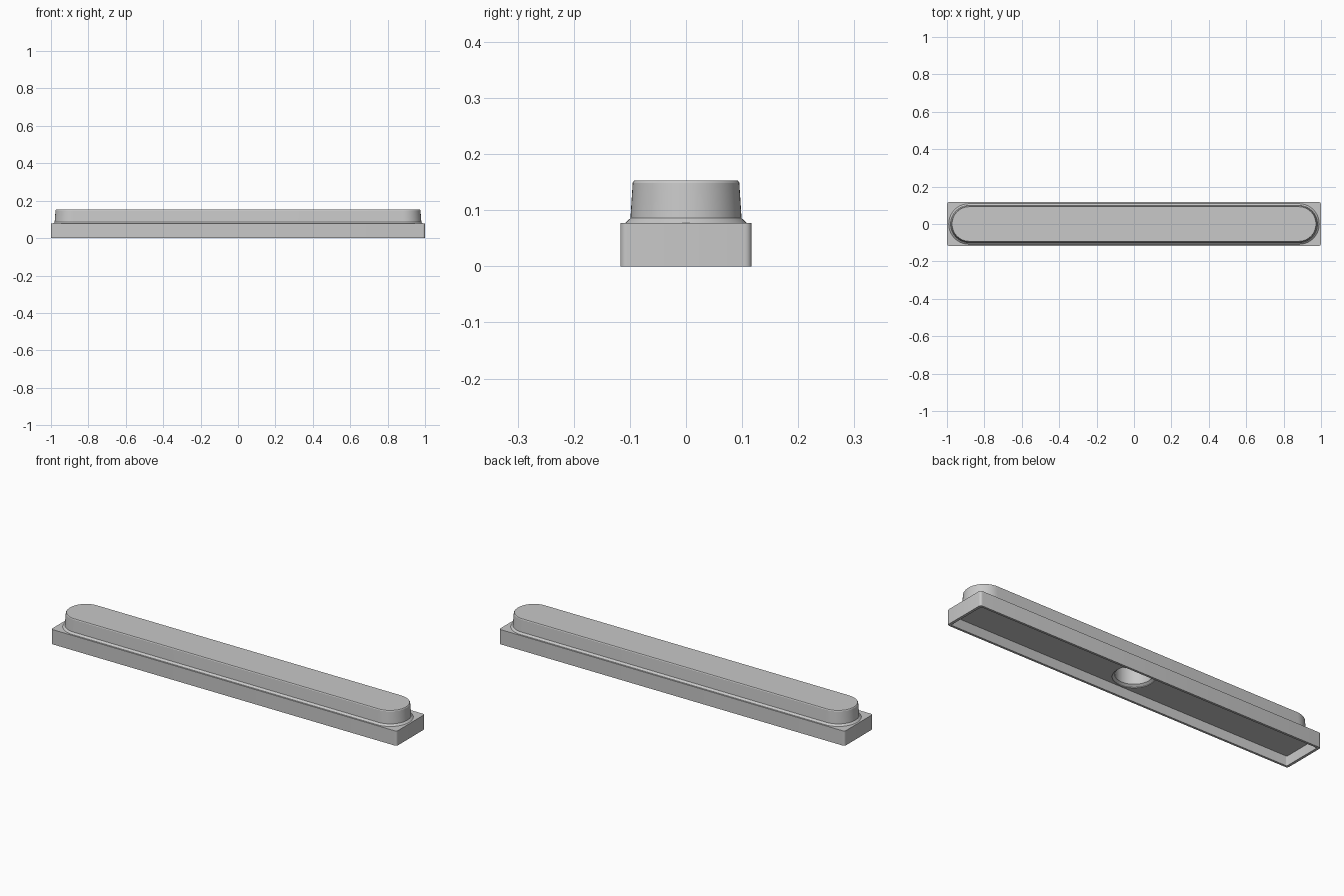
import bpy
import bmesh
import math

cube = bpy.data.objects.get("Cube")
if cube:
    bpy.data.objects.remove(cube, do_unlink=True)

grey = bpy.data.materials.new("light_grey")
grey.use_nodes = True
colour = (0.58, 0.58, 0.58, 1)
grey.diffuse_color = colour
grey.node_tree.nodes["Principled BSDF"].inputs["Base Color"].default_value = colour


def ring(bm, hx, hy, radius, z, steps):
    """Rounded rectangle outline; radius equal to hy gives a stadium or circle."""
    verts = []
    for corner, (sx, sy) in enumerate([(1, 1), (-1, 1), (-1, -1), (1, -1)]):
        for i in range(steps + 1):
            a = math.pi / 2 * (corner + i / steps)
            # tiny straight parts keep the outline free of doubled points
            verts.append(bm.verts.new((sx * (hx - radius + 0.0005) + radius * math.cos(a),
                                       sy * (hy - radius + 0.0005) + radius * math.sin(a), z)))
    return verts


def loft(name, sections, steps):
    """Closed solid through a stack of outlines (hx, hy, radius, z)."""
    bm = bmesh.new()
    rings = [ring(bm, *s, steps) for s in sections]
    for low, high in zip(rings, rings[1:]):
        for i in range(len(low)):
            j = (i + 1) % len(low)
            bm.faces.new((low[i], low[j], high[j], high[i]))
    bm.faces.new(rings[0][::-1])
    bm.faces.new(rings[-1])
    bmesh.ops.recalc_face_normals(bm, faces=bm.faces)
    mesh = bpy.data.meshes.new(name)
    bm.to_mesh(mesh)
    bm.free()
    mesh.materials.append(grey)
    obj = bpy.data.objects.new(name, mesh)
    bpy.context.collection.objects.link(obj)
    return obj


# Shallow tray base: inner ceiling, inner wall, rim, outer wall, top
base = loft("base_tray", [
    (0.986, 0.105, 0.004, 0.05),
    (0.986, 0.105, 0.004, 0),
    (0.9995, 0.1165, 0.012, 0),
    (0.9995, 0.1165, 0.012, 0.077),
], 5)

# Tapered long pad with a flared foot and a softened top edge
pad = loft("raised_pad", [
    (0.99, 0.108, 0.108, 0.077),
    (0.98, 0.0985, 0.0985, 0.086),
    (0.975, 0.0945, 0.0945, 0.149),
    (0.972, 0.092, 0.092, 0.153),
], 14)

# Round recess with a bevelled mouth, open from below
cutter = loft("recess_cutter", [
    (0.098, 0.098, 0.098, 0.03),
    (0.098, 0.098, 0.098, 0.053),
    (0.086, 0.086, 0.086, 0.062),
    (0.086, 0.086, 0.086, 0.142),
], 12)
cutter.hide_render = True

for obj in (base, pad):
    cut = obj.modifiers.new("recess", 'BOOLEAN')
    cut.operation = 'DIFFERENCE'
    cut.solver = 'EXACT'
    cut.object = cutter
    bpy.ops.object.select_all(action='DESELECT')
    obj.select_set(True)
    bpy.context.view_layer.objects.active = obj
    bpy.ops.object.modifier_apply(modifier=cut.name)
    bpy.ops.object.shade_smooth_by_angle(angle=math.radians(25))

bpy.data.objects.remove(cutter, do_unlink=True)
